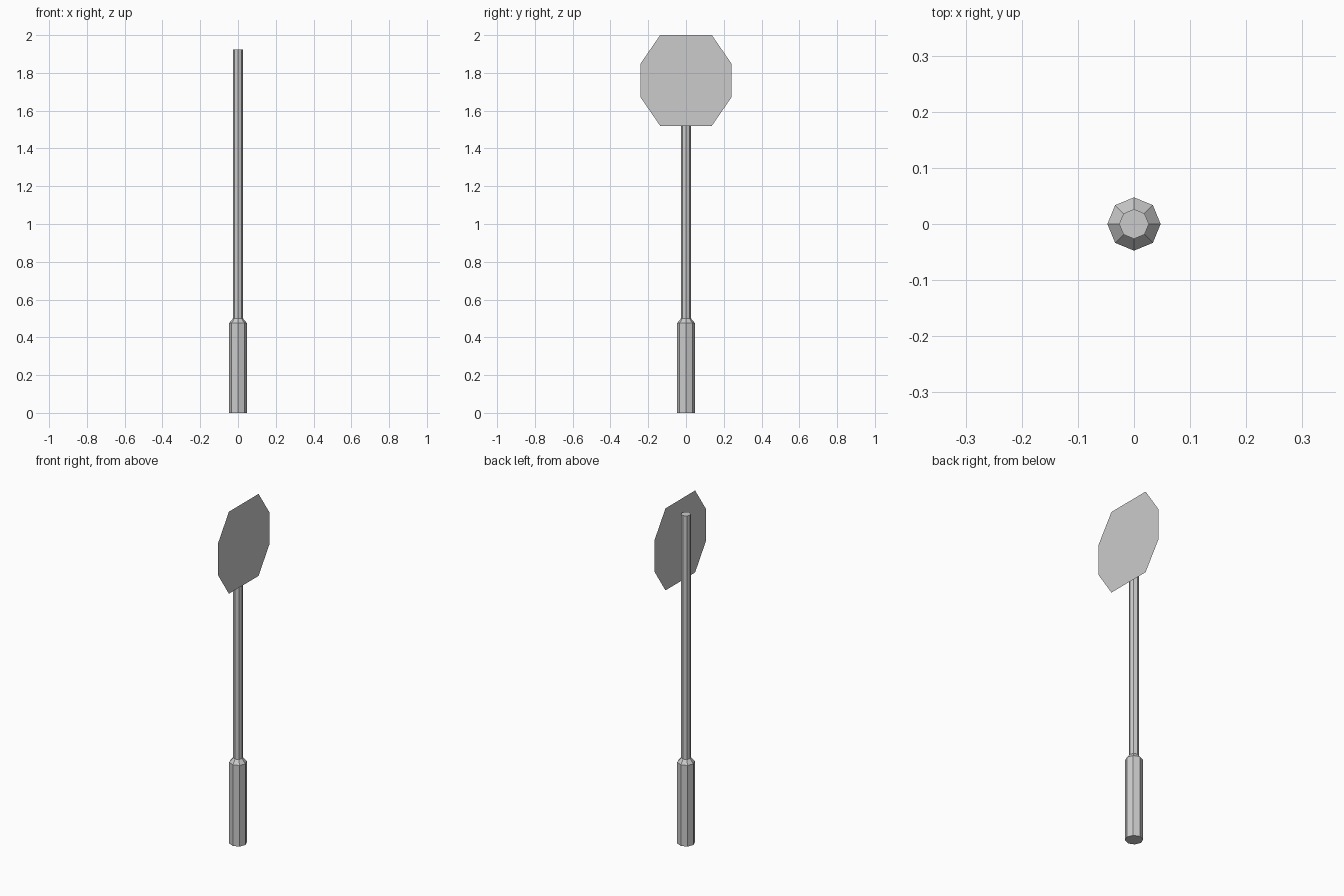
import bpy, bmesh
from math import cos, sin, tau

if "Cube" in bpy.data.objects:
    bpy.data.objects.remove(bpy.data.objects["Cube"])

SIDES = 8


def make_object(name, bm):
    mesh = bpy.data.meshes.new(name)
    bm.to_mesh(mesh)
    bm.free()
    obj = bpy.data.objects.new(name, mesh)
    bpy.context.collection.objects.link(obj)
    return obj


def lathe(name, profile):
    """Capped octagonal solid from (radius, height) rings, corners on the axes."""
    bm = bmesh.new()
    rings = [[bm.verts.new((r * cos(tau * i / SIDES), r * sin(tau * i / SIDES), z))
              for i in range(SIDES)] for r, z in profile]
    for low, high in zip(rings, rings[1:]):
        for i in range(SIDES):
            j = (i + 1) % SIDES
            bm.faces.new((low[i], low[j], high[j], high[i]))
    bm.faces.new(rings[0][::-1])
    bm.faces.new(rings[-1])
    return make_object(name, bm)


# Thick base sleeve, bevelled shoulder and slim pole
lathe("post", [(0.0475, 0), (0.0475, 0.475), (0.0265, 0.5), (0.0265, 1.925)])

# Thin octagonal sign plate just in front of the pole, facing +x
bm = bmesh.new()
half, flat_y, flat_z, centre_z, plate_x = 0.24, 0.137, 0.09, 1.76, 0.037
quarter = [(half, flat_z), (flat_y, half)]
outline = (quarter + [(-y, z) for y, z in quarter[::-1]]
           + [(-y, -z) for y, z in quarter] + [(y, -z) for y, z in quarter[::-1]])
bm.faces.new([bm.verts.new((plate_x, y, centre_z + z)) for y, z in outline])
make_object("sign_plate", bm)
